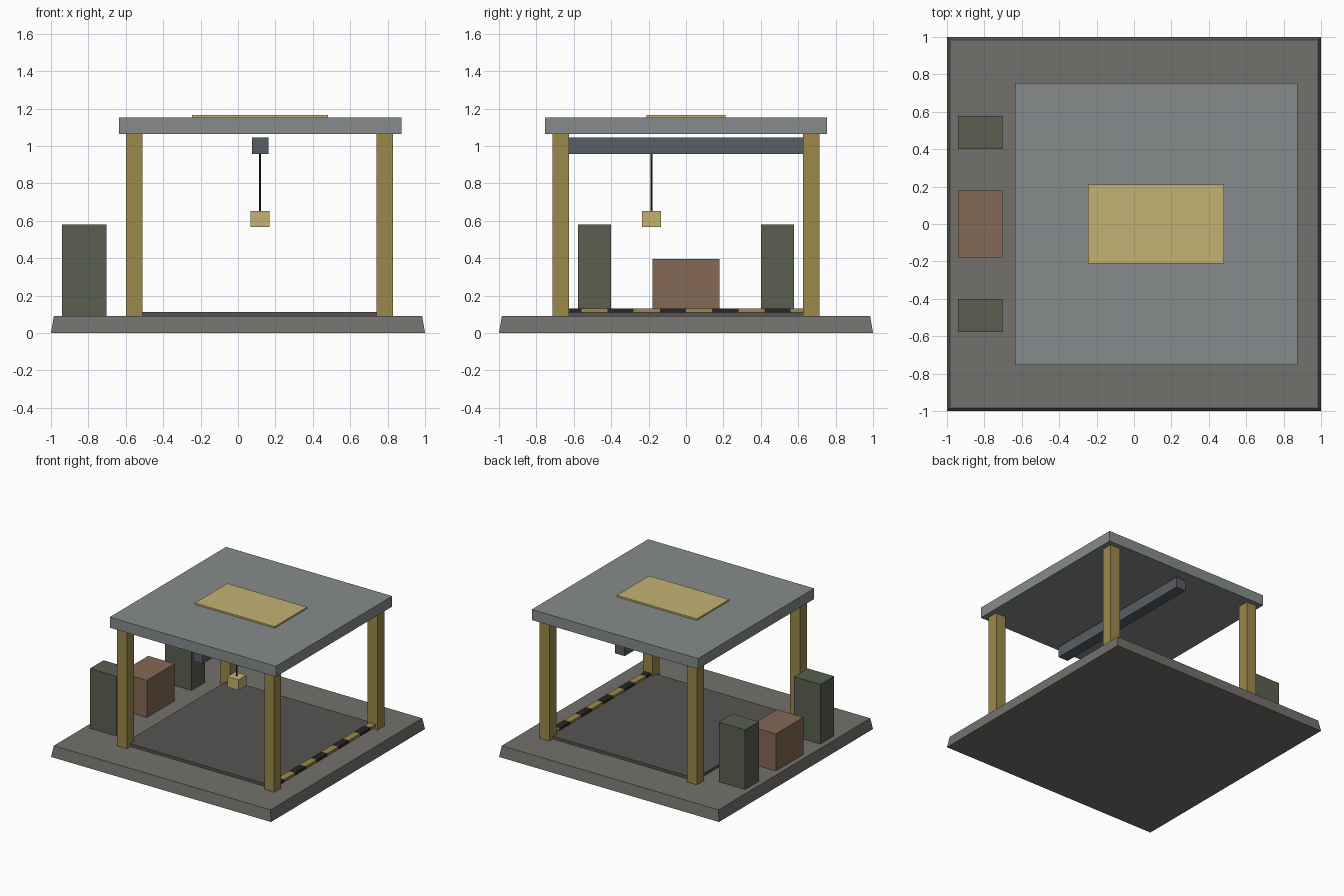
import bpy, bmesh

if "Cube" in bpy.data.objects:
    bpy.data.objects.remove(bpy.data.objects["Cube"])


def material(name, rgb):
    m = bpy.data.materials.new(name)
    m.diffuse_color = (*rgb, 1)
    m.use_nodes = True
    m.node_tree.nodes["Principled BSDF"].inputs["Base Color"].default_value = m.diffuse_color
    return m


STONE = material("stone", (0.17, 0.165, 0.15))
FLOOR = material("floor_grey", (0.095, 0.09, 0.085))
YELLOW = material("painted_yellow", (0.33, 0.25, 0.07))
PALE = material("pale_yellow", (0.55, 0.45, 0.17))
ROOF = material("roof_grey", (0.24, 0.26, 0.26))
STEEL = material("steel", (0.10, 0.11, 0.125))
BLACK = material("black", (0.02, 0.02, 0.02))
GREEN = material("cabinet_green", (0.10, 0.115, 0.08))
BROWN = material("crate_brown", (0.23, 0.14, 0.09))


def box(name, x, y, z, mat, inset=0.0):
    """Box between (min, max) pairs; inset pulls in the top edges."""
    bm = bmesh.new()
    bmesh.ops.create_cube(bm, size=1)
    for v in bm.verts:
        top = v.co.z > 0
        for i, (lo, hi) in enumerate((x, y, z)):
            side = v.co[i] > 0
            v.co[i] = hi if side else lo
            if top and i < 2:
                v.co[i] += -inset if side else inset
    mesh = bpy.data.meshes.new(name)
    bm.to_mesh(mesh)
    bm.free()
    mesh.materials.append(mat)
    ob = bpy.data.objects.new(name, mesh)
    bpy.context.collection.objects.link(ob)
    return ob


# Sloped base and bay floor
box("base", (-1, 1), (-1, 1), (0, 0.09), STONE, inset=0.015)
box("bay_floor", (-0.555, 0.785), (-0.67, 0.67), (0.08, 0.113), FLOOR)

# Hazard strip along the right edge, alternating black and yellow
for i in range(10):
    y0 = -0.70 + 0.14 * i
    box(f"hazard_stripe_{i}", (0.757, 0.813),
        (max(y0, -0.69), min(y0 + 0.14, 0.69)), (0.11, 0.132),
        YELLOW if i % 2 else BLACK)

# Four posts
for side, x in (("left", -0.555), ("right", 0.785)):
    for end, y in (("front", -0.67), ("back", 0.67)):
        box(f"{end}_{side}_post", (x - 0.045, x + 0.045),
            (y - 0.045, y + 0.045), (0.09, 1.065), YELLOW)

# Roof and its panel
box("roof", (-0.637, 0.873), (-0.755, 0.755), (1.065, 1.152), ROOF)
box("roof_panel", (-0.245, 0.481), (-0.21, 0.21), (1.145, 1.165), PALE)

# Hoist: beam, cable and block
box("hoist_beam", (0.074, 0.162), (-0.69, 0.69), (0.957, 1.045), STEEL)
bpy.ops.mesh.primitive_cylinder_add(vertices=8, radius=0.006, depth=0.33,
                                    location=(0.118, -0.184, 0.80))
cable = bpy.context.object
cable.name = "hoist_cable"
cable.data.materials.append(BLACK)
box("hoist_block", (0.067, 0.169), (-0.235, -0.133), (0.567, 0.653), PALE)

# Cabinets and crate on the left side
for end, s in (("front", -1), ("back", 1)):
    ys = sorted((s * 0.40, s * 0.577))
    box(f"{end}_cabinet", (-0.942, -0.702), ys, (0.09, 0.58), GREEN)
box("crate", (-0.942, -0.702), (-0.18, 0.18), (0.09, 0.395), BROWN)
